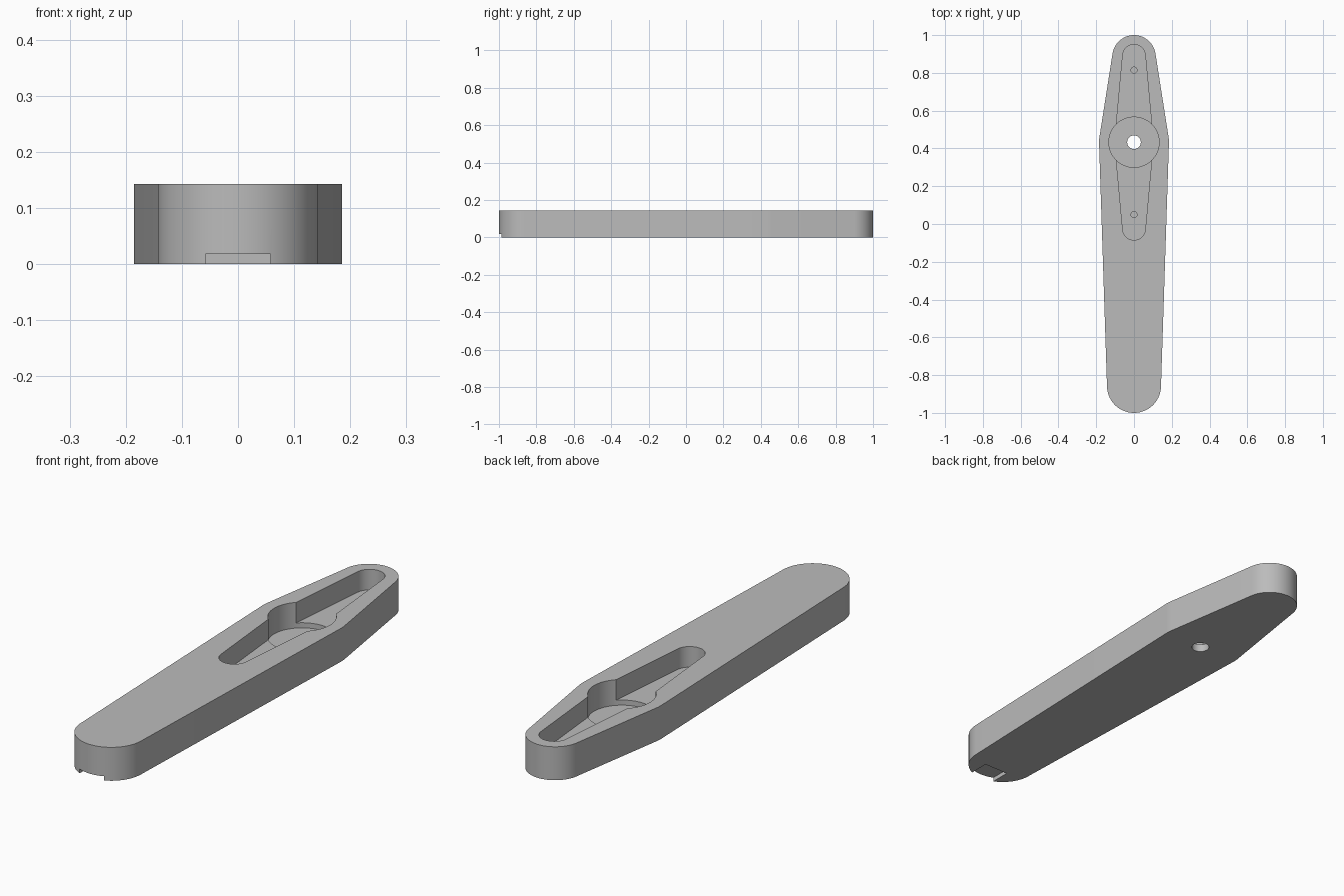
import bpy, bmesh, math
from mathutils import Vector
from mathutils.geometry import convex_hull_2d

old = bpy.data.objects.get("Cube")
if old:
    bpy.data.objects.remove(old, do_unlink=True)

HEIGHT = 0.143
HUB_Y = 0.433
ABOVE = HEIGHT + 0.1

grey = bpy.data.materials.new("plain grey")
grey.use_nodes = True
grey.diffuse_color = (0.5, 0.5, 0.5, 1)
grey.node_tree.nodes["Principled BSDF"].inputs["Base Color"].default_value = (0.5, 0.5, 0.5, 1)


def prism(name, points, z0, z1):
    """Extrude a flat convex outline from z0 up to z1."""
    bm = bmesh.new()
    hull = [points[i] for i in convex_hull_2d(points)]
    face = bm.faces.new([bm.verts.new((p.x, p.y, z0)) for p in hull])
    top = bmesh.ops.extrude_face_region(bm, geom=[face])["geom"]
    for v in top:
        if isinstance(v, bmesh.types.BMVert):
            v.co.z = z1
    bmesh.ops.recalc_face_normals(bm, faces=bm.faces)
    mesh = bpy.data.meshes.new(name)
    bm.to_mesh(mesh)
    bm.free()
    mesh.materials.append(grey)
    obj = bpy.data.objects.new(name, mesh)
    bpy.context.collection.objects.link(obj)
    return obj


def discs(*circles, steps=96):
    """Outline points of discs (y, radius) along the centre line."""
    return [Vector((r * math.cos(a), y + r * math.sin(a)))
            for y, r in circles
            for a in (2 * math.pi * i / steps for i in range(steps))]


# Tapered arm with rounded ends
arm = prism("arm_body", discs((0.885, 0.115), (HUB_Y, 0.185), (-0.857, 0.143)), 0, HEIGHT)

# Recesses, holes and the notch under the front tip
notch = [Vector((x, y)) for x in (-0.058, 0.058) for y in (-1.1, -0.9)]
cutters = [
    prism("horn_recess", discs((0.89, 0.06), (HUB_Y, 0.102), (-0.025, 0.06)), 0.055, ABOVE),
    prism("hub_recess", discs((HUB_Y, 0.133)), 0.033, ABOVE),
    prism("shaft_hole", discs((HUB_Y, 0.036), steps=48), -0.1, ABOVE),
    prism("rear_screw_hole", discs((0.815, 0.016), steps=32), 0.02, ABOVE),
    prism("front_screw_hole", discs((0.05, 0.016), steps=32), 0.02, ABOVE),
    prism("tip_notch", notch, -0.1, 0.018),
]
bpy.context.view_layer.objects.active = arm
for cutter in cutters:
    cutter.hide_render = True
    mod = arm.modifiers.new(cutter.name, "BOOLEAN")
    mod.operation = "DIFFERENCE"
    mod.solver = "EXACT"
    mod.object = cutter
    bpy.ops.object.modifier_apply(modifier=mod.name)
    bpy.data.objects.remove(cutter, do_unlink=True)

# Smooth rounded walls with crisp rims
bpy.ops.object.select_all(action="DESELECT")
arm.select_set(True)
bpy.ops.object.shade_smooth_by_angle(angle=math.radians(30))
